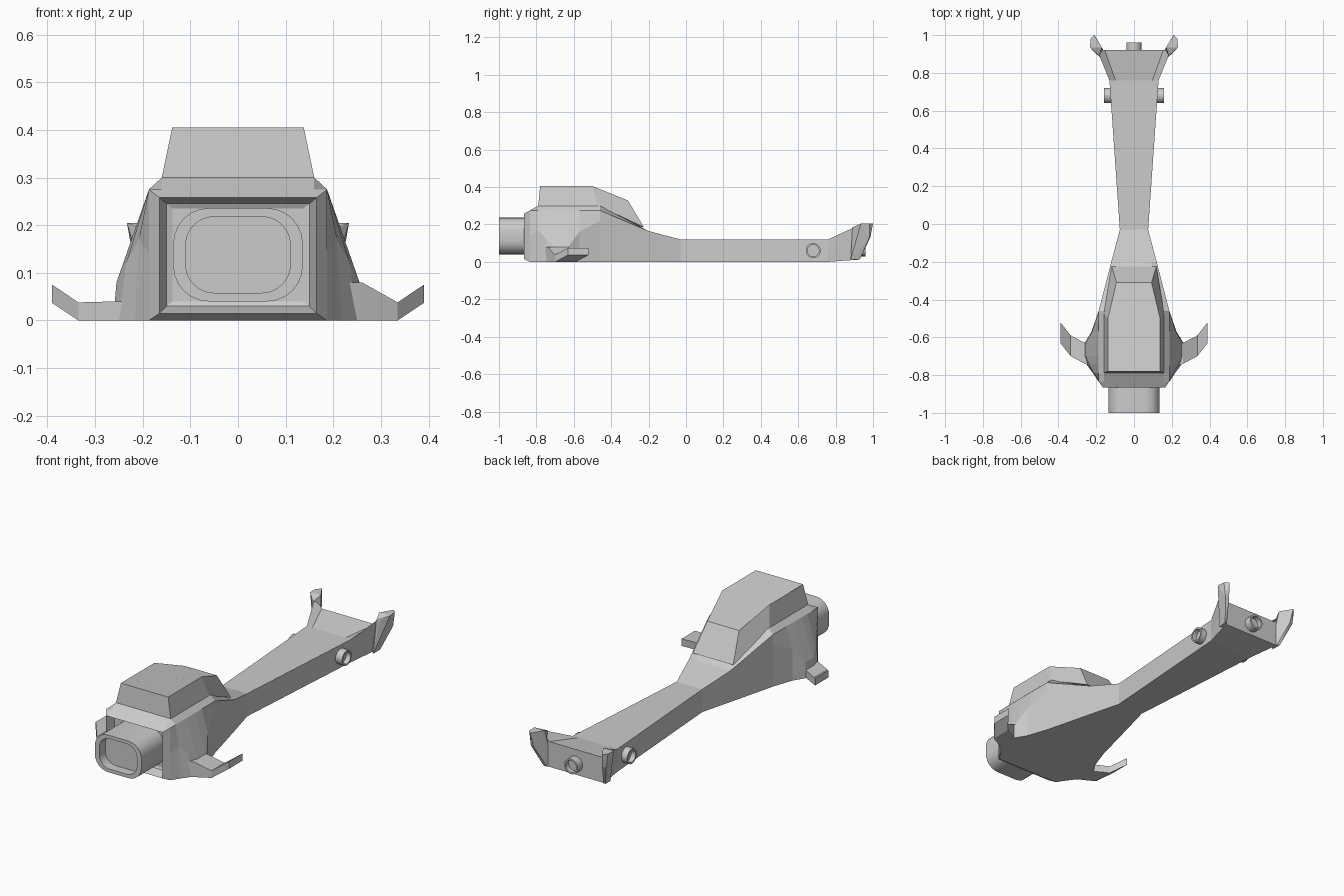
import bpy, bmesh, math

if "Cube" in bpy.data.objects:
    bpy.data.objects.remove(bpy.data.objects["Cube"])


def finish(name, bm, smooth=False):
    bmesh.ops.recalc_face_normals(bm, faces=bm.faces)
    me = bpy.data.meshes.new(name)
    bm.to_mesh(me)
    bm.free()
    ob = bpy.data.objects.new(name, me)
    bpy.context.collection.objects.link(ob)
    if smooth:
        bpy.ops.object.select_all(action='DESELECT')
        ob.select_set(True)
        bpy.context.view_layer.objects.active = ob
        bpy.ops.object.shade_smooth_by_angle(angle=math.radians(35))
    return ob


def loft(name, rings, smooth=False):
    """Skin a list of equal-length point rings and cap both ends."""
    bm = bmesh.new()
    vs = [[bm.verts.new(p) for p in r] for r in rings]
    n = len(rings[0])
    for a, b in zip(vs, vs[1:]):
        for i in range(n):
            j = (i + 1) % n
            bm.faces.new((a[i], a[j], b[j], b[i]))
    bm.faces.new(vs[0])
    bm.faces.new(vs[-1])
    return finish(name, bm, smooth)


def section(y, *half):
    """Mirrored cross-section from right-hand (x, z) points, bottom to top."""
    return ([(x, y, z) for x, z in half] +
            [(-x, y, z) for x, z in reversed(half)])


def frame(y, x, z0, z1):
    return section(y, (x, z0), (x, .14), (x, z1), (x * .85, z1))


def fender(y, xb, xm, zm):
    return section(y, (xb, 0), (xm, zm), (.187, .275), (.16, .30))


def grip(y, x, z):
    return section(y, (x, 0), (x, z / 2), (x, z), (x * .75, z))


# Body with recessed front frame, flared flanks and long handle
loft("body", [
    frame(-.81, .137, .04, .235),
    frame(-.815, .15, .03, .245),
    frame(-.865, .165, .015, .258),
    frame(-.835, .187, 0, .275),
    fender(-.79, .217, .208, .17),
    fender(-.745, .25, .235, .12),
    fender(-.70, .262, .255, .08),
    fender(-.63, .262, .255, .08),
    fender(-.57, .225, .222, .16),
    fender(-.46, .187, .187, .22),
    grip(-.20, .12, .165),
    grip(-.03, .075, .12),
    grip(.76, .13, .12),
    section(.92, (.165, .012), (.18, .09), (.195, .195), (.155, .145)),
])

# Raised hood on top of the body
base = [(.16, -.79, .30), (.16, -.47, .30), (.118, -.225, .185)]
top = [(.138, -.78, .405), (.138, -.50, .405), (.093, -.31, .328)]
loft("hood", [half + [(-x, y, z) for x, y, z in reversed(half)]
              for half in (base, top)])


# Rounded front nozzle
def rounded(y, hx, z0, z1, r, seg=6):
    pts = []
    for k, (cx, cz) in enumerate([(hx - r, z1 - r), (r - hx, z1 - r),
                                  (r - hx, z0 + r), (hx - r, z0 + r)]):
        for i in range(seg + 1):
            a = math.pi / 2 * (k + i / seg)
            pts.append((cx + r * math.cos(a), y, cz + r * math.sin(a)))
    return pts


loft("front_nozzle", [
    rounded(-.80, .136, .04, .236, .075),
    rounded(-1.0, .136, .04, .236, .075),
    rounded(-1.0, .11, .058, .218, .06),
    rounded(-.95, .11, .058, .218, .06),
], True)


# Side horns
def horn_ring(s, x, y0, y1, z0, z1):
    return [(s * x, y0, z0), (s * x, y1, z0), (s * x, y1, z1), (s * x, y0, z1)]


for s, side, root in ((1, "right", .08), (-1, "left", .04)):
    loft(side + "_horn", [
        horn_ring(s, .20, -.77, -.60, 0, root),
        horn_ring(s, .26, -.74, -.63, 0, root),
        horn_ring(s, .335, -.70, -.59, 0, .038),
        horn_ring(s, .39, -.63, -.52, .037, .075),
    ])

# Upturned claws at the back end
claw = [(.15, .90, .01), (.175, .88, .01), (.165, .925, .012), (.18, .93, .015),
        (.20, .985, .13), (.22, .98, .13), (.185, .89, .185), (.165, .92, .15),
        (.233, .935, .205), (.23, .98, .205), (.21, 1.0, .205),
        (.17, .935, .205), (.20, .90, .185)]
for s, side in ((1, "right"), (-1, "left")):
    bm = bmesh.new()
    for x, y, z in claw:
        bm.verts.new((s * x, y, z))
    out = bmesh.ops.convex_hull(bm, input=bm.verts)
    bmesh.ops.delete(bm, geom=[v for v in bm.verts if not v.link_faces], context='VERTS')
    bmesh.ops.dissolve_limit(bm, angle_limit=math.radians(4),
                             verts=bm.verts, edges=bm.edges)
    finish(side + "_claw", bm)


# Hollow round studs on the handle sides and back
def stud(name, centre, axis, length, r=.04, n=20):
    def ring(d, rad):
        pts = []
        for i in range(n):
            a = math.tau * i / n
            u, v = rad * math.cos(a), rad * math.sin(a)
            off = (d * axis[0] + u * abs(axis[1]),
                   d * axis[1] + u * abs(axis[0]), v)
            pts.append([c + o for c, o in zip(centre, off)])
        return pts
    loft(name, [ring(0, r), ring(length, r), ring(length, r * .78),
                ring(length - .025, r * .78)], True)


stud("right_stud", (.11, .68, .06), (1, 0), .05)
stud("left_stud", (-.11, .68, .06), (-1, 0), .05)
stud("back_stud", (0, .90, .07), (0, 1), .06)
